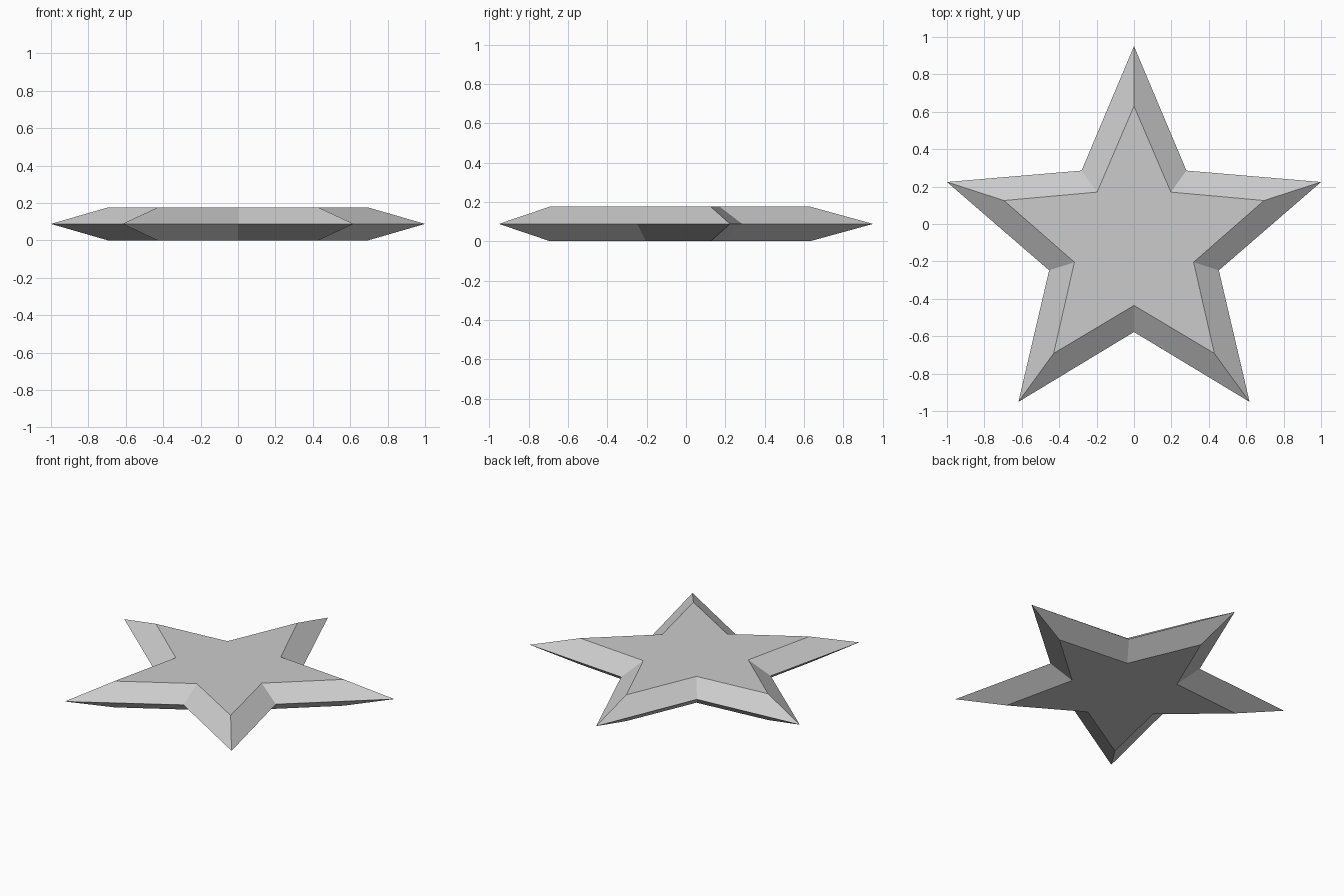
import bpy, bmesh
from math import sin, cos, pi

cube = bpy.data.objects.get("Cube")
if cube:
    bpy.data.objects.remove(cube, do_unlink=True)

# Plain grey material
grey = bpy.data.materials.new("light grey")
grey.use_nodes = True
colour = (0.6, 0.6, 0.6, 1)
grey.diffuse_color = colour
grey.node_tree.nodes["Principled BSDF"].inputs["Base Color"].default_value = colour

HEIGHT = 0.176
TIP = 1 / sin(2 * pi / 5)            # tips reach x = +-1
CENTRE_Y = -TIP * (1 - cos(pi / 5)) / 2


def star_ring(bm, tip, notch, z):
    """Ten vertices alternating between tip and notch radius."""
    ring = []
    for i in range(10):
        r = notch if i % 2 else tip
        a = pi / 2 + i * pi / 5
        ring.append(bm.verts.new((r * cos(a), CENTRE_Y + r * sin(a), z)))
    return ring


# Star: wide rim at mid height, bevelled to smaller flat faces above and below
bm = bmesh.new()
bottom = star_ring(bm, 0.731, 0.335, 0)
rim = star_ring(bm, TIP, 0.477, HEIGHT / 2)
top = star_ring(bm, 0.731, 0.335, HEIGHT)
for low, high in ((bottom, rim), (rim, top)):
    for i in range(10):
        j = (i + 1) % 10
        bm.faces.new((low[i], low[j], high[j], high[i]))
bm.faces.new(top)
bm.faces.new(bottom[::-1])
bmesh.ops.recalc_face_normals(bm, faces=bm.faces)

mesh = bpy.data.meshes.new("star")
bm.to_mesh(mesh)
bm.free()
mesh.materials.append(grey)
bpy.context.collection.objects.link(bpy.data.objects.new("star", mesh))
